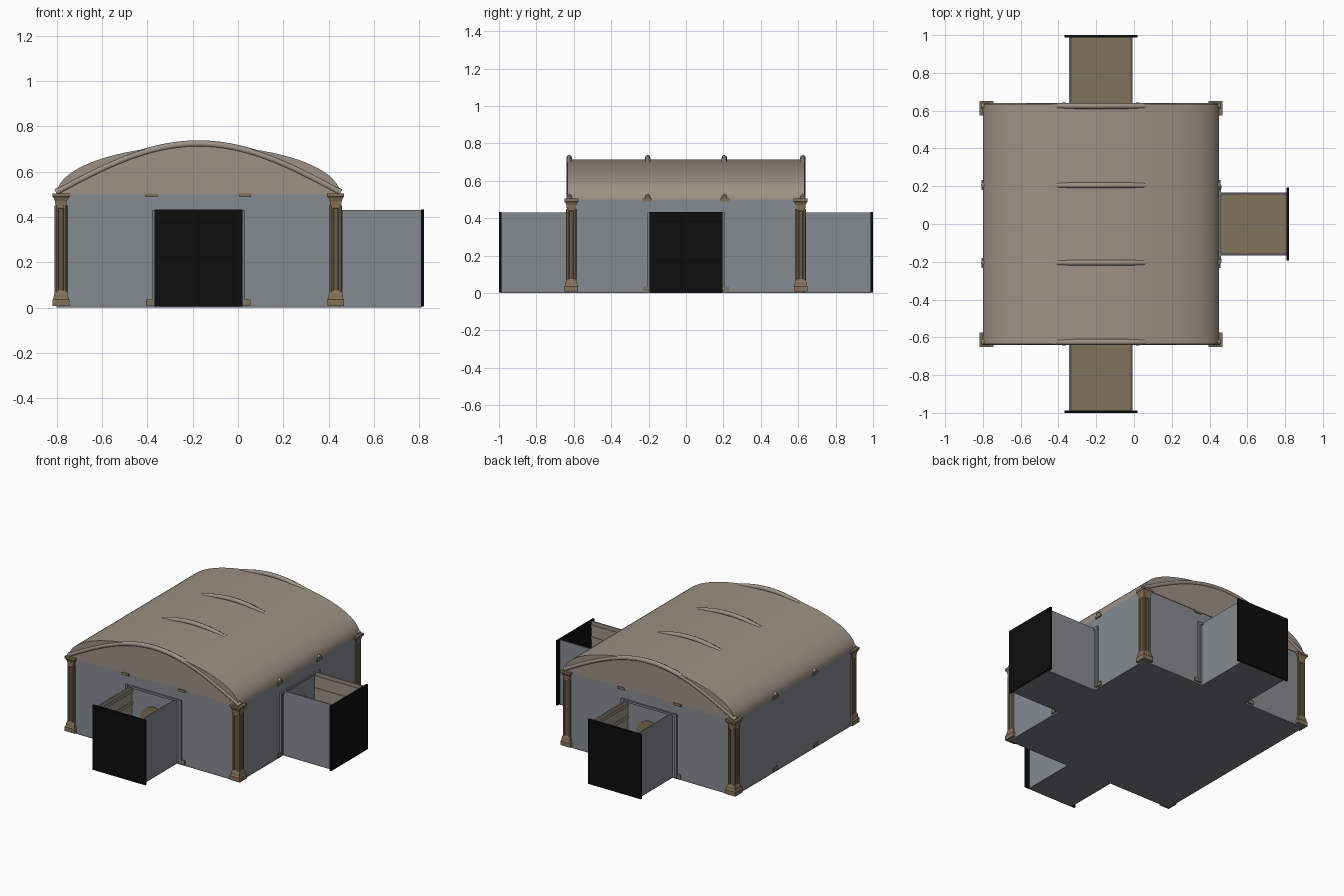
import bpy, bmesh
from math import pi, cos, sin, radians
from mathutils import Matrix, Vector

if "Cube" in bpy.data.objects:
    bpy.data.objects.remove(bpy.data.objects["Cube"], do_unlink=True)


def material(name, r, g, b):
    m = bpy.data.materials.new(name)
    m.use_nodes = True
    m.diffuse_color = (r, g, b, 1)
    m.node_tree.nodes["Principled BSDF"].inputs["Base Color"].default_value = (r, g, b, 1)
    return m


WALL = material("blue grey wall", .235, .258, .282)
TRIM = material("grey trim", .19, .2, .21)
STONE = material("warm roof stone", .34, .285, .232)
FLOOR = material("brown floor", .216, .165, .107)
TAN = material("tan carving", .235, .17, .1)
DARK = material("dark brown shaft", .13, .1, .068)
BLACK = material("black panel", .004, .004, .004)

CX, HALF_X, HALF_Y, EAVE, RISE = -.175, .625, .63, .5, .215


def finish(name, bm, mat, frame=Matrix(), smooth=False):
    bmesh.ops.recalc_face_normals(bm, faces=bm.faces)
    mesh = bpy.data.meshes.new(name)
    bm.to_mesh(mesh)
    bm.free()
    mesh.materials.append(mat)
    ob = bpy.data.objects.new(name, mesh)
    ob.matrix_world = frame
    bpy.context.collection.objects.link(ob)
    if smooth:
        bpy.ops.object.select_all(action='DESELECT')
        ob.select_set(True)
        bpy.context.view_layer.objects.active = ob
        bpy.ops.object.shade_smooth_by_angle(angle=radians(35))
    return ob


def box(name, lo, hi, mat, frame=Matrix()):
    lo, hi = Vector(lo), Vector(hi)
    bm = bmesh.new()
    size = Matrix.Diagonal((*(hi - lo), 1))
    bmesh.ops.create_cube(bm, size=1, matrix=Matrix.Translation((lo + hi) / 2) @ size)
    return finish(name, bm, mat, frame)


def prism(name, outline, y0, y1, mat, frame=Matrix(), smooth=False):
    """Extrude an x-z outline along y."""
    bm = bmesh.new()
    face = bm.faces.new([bm.verts.new((x, y0, z)) for x, z in outline])
    made = bmesh.ops.extrude_face_region(bm, geom=[face])["geom"]
    verts = [v for v in made if isinstance(v, bmesh.types.BMVert)]
    bmesh.ops.translate(bm, verts=verts, vec=(0, y1 - y0, 0))
    return finish(name, bm, mat, frame, smooth)


def stack(name, rings, sides, turn, mat, frame, smooth=False):
    """Stacked regular rings of (radius, height), closed at both ends."""
    bm = bmesh.new()
    loops = [[bm.verts.new((r * cos(turn + 2 * pi * i / sides),
                            r * sin(turn + 2 * pi * i / sides), z))
              for i in range(sides)] for r, z in rings]
    for a, b in zip(loops, loops[1:]):
        for i in range(sides):
            j = (i + 1) % sides
            bm.faces.new((a[i], a[j], b[j], b[i]))
    bm.faces.new(loops[0])
    bm.faces.new(loops[-1])
    return finish(name, bm, mat, frame, smooth)


# Hall
hall = Matrix.Translation((CX, 0, 0))
box("hall_floor", (-HALF_X, -HALF_Y, 0), (HALF_X, HALF_Y, .01), TRIM, hall)
box("hall_walls", (-HALF_X, -HALF_Y, .01), (HALF_X, HALF_Y, EAVE), WALL, hall)

# Barrel roof
arc = [(HALF_X * cos(pi * i / 40), EAVE + RISE * sin(pi * i / 40)) for i in range(41)]
prism("barrel_roof", arc, -.634, .634, STONE, hall, smooth=True)


# Roof ribs
def rib(name, y, radius):
    curve = bpy.data.curves.new(name, 'CURVE')
    curve.dimensions = '3D'
    curve.bevel_depth = radius
    curve.bevel_resolution = 2
    curve.use_fill_caps = True
    spline = curve.splines.new('POLY')
    steps = 40
    spline.points.add(steps)
    for i, p in enumerate(spline.points):
        t = 2 * i / steps - 1
        p.co = (CX + t * (HALF_X + .003), y, EAVE + .008 + RISE * cos(t * pi / 2), 1)
    curve.materials.append(STONE)
    ob = bpy.data.objects.new(name, curve)
    bpy.context.collection.objects.link(ob)
    bpy.ops.object.select_all(action='DESELECT')
    ob.select_set(True)
    bpy.context.view_layer.objects.active = ob
    bpy.ops.object.convert(target='MESH')
    bpy.ops.object.shade_smooth_by_angle(angle=radians(50))


for i, y in enumerate((-.625, -.205, .205, .625)):
    rib(f"roof_rib_{i + 1}", y, .015)

# Corner columns
for sx in (-1, 1):
    for sy in (-1, 1):
        tag = ("left" if sx > 0 else "right") + ("_back" if sy > 0 else "_front")
        at = Matrix.Translation((CX + sx * .606, sy * .613, 0))
        stack("column_base_" + tag, [(.052, .008), (.052, .036), (.046, .042), (.043, .06),
                                     (.035, .075)], 4, pi / 4, TAN, at)
        stack("column_shaft_" + tag, [(.026, .07), (.026, .45)], 8, pi / 8, DARK, at)
        for k in range(4):
            a = pi / 4 + k * pi / 2
            spot = at @ Matrix.Translation((.027 * cos(a), .027 * sin(a), 0))
            stack(f"column_rod_{tag}_{k + 1}", [(.009, .065), (.009, .45)], 8, 0,
                  TAN, spot, True)
        stack("column_capital_" + tag, [(.031, .435), (.036, .44), (.034, .45), (.037, .47),
                                        (.046, .485), (.053, .49), (.053, .504)],
              4, pi / 4, TAN, at)

# Feet and brackets of the half columns along each wall
sides = {"front": (CX, -HALF_Y, 180), "back": (CX, HALF_Y, 0),
         "left": (CX + HALF_X, 0, -90), "right": (CX - HALF_X, 0, 90)}
frames = {n: Matrix.Translation((x, y, 0)) @ Matrix.Rotation(radians(a), 4, 'Z')
          for n, (x, y, a) in sides.items()}
for name, f in frames.items():
    for s in (-1, 1):
        c = s * .207
        box(f"bracket_{name}_{s}", (c - .026, -.01, .488), (c + .026, .008, .504), TAN, f)
        box(f"foot_{name}_{s}", (c + s * .005 - .018, -.01, .01),
            (c + s * .005 + .018, .008, .036), TAN, f)

# Open-topped entrance wings, drawn outward along local +y
LENGTH, TOP, W = .37, .43, .168
for name in ("front", "back", "left"):
    f = frames[name]
    box(f"wing_base_{name}", (-W, 0, 0), (W, LENGTH - .01, .008), TRIM, f)
    box(f"wing_floor_{name}", (-W + .004, 0, .008), (W - .004, LENGTH - .01, .013), FLOOR, f)
    box(f"end_panel_{name}", (-.194, LENGTH - .013, .004), (.194, LENGTH, .433), BLACK, f)
    for s in (-1, 1):
        def strip(part, x0, x1, y0, y1, z0, z1, mat):
            xs = sorted((s * x0, s * x1))
            box(f"{part}_{name}_{s}", (xs[0], y0, z0), (xs[1], y1, z1), mat, f)
        strip("wing_wall", W - .006, W, 0, LENGTH - .012, .008, TOP, WALL)
        strip("wing_lining", W - .009, W - .006, .002, LENGTH - .013, .012, TOP - .001, STONE)
        for k, z in enumerate((.06, .31, .39)):
            strip(f"wing_moulding_{k + 1}", W - .014, W - .008, .003, LENGTH - .014,
                  z, z + .018, STONE)
        strip("door_post", W + .018, W + .037, -.005, .012, .01, TOP, TRIM)
    box(f"door_lintel_{name}", (-W - .037, -.005, TOP - .015), (W + .037, .01, TOP), TRIM, f)
    # Arched doorway
    r, spring = .1, .23
    arch = [(-r, .014)] + [(-r * cos(pi * i / 20), spring + r * sin(pi * i / 20))
                           for i in range(21)] + [(r, .014)]
    prism(f"doorway_{name}", arch, -.002, .005, TAN, f)
